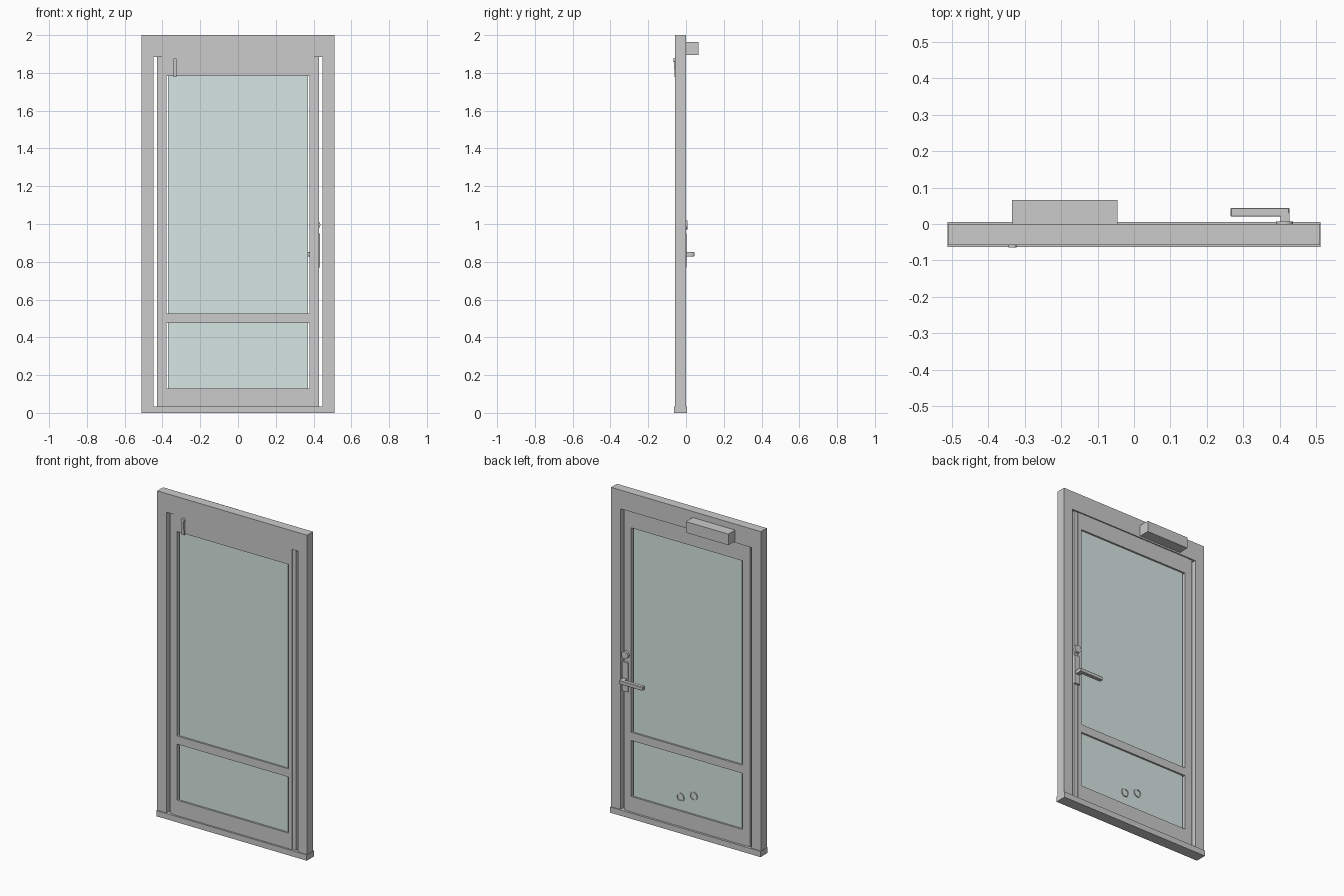
import bpy, bmesh
from math import pi
from mathutils import Matrix

if "Cube" in bpy.data.objects:
    bpy.data.objects.remove(bpy.data.objects["Cube"])


def material(name, rgb):
    m = bpy.data.materials.new(name)
    m.diffuse_color = (*rgb, 1)
    m.use_nodes = True
    m.node_tree.nodes["Principled BSDF"].inputs["Base Color"].default_value = m.diffuse_color
    return m


def finish(name, bm, mat=None):
    bmesh.ops.recalc_face_normals(bm, faces=bm.faces)
    me = bpy.data.meshes.new(name)
    bm.to_mesh(me)
    bm.free()
    ob = bpy.data.objects.new(name, me)
    bpy.context.collection.objects.link(ob)
    if mat:
        me.materials.append(mat)
    return ob


def box(name, x, y, z, mat=None, bevel=0):
    bm = bmesh.new()
    c = [(a + b) / 2 for a, b in (x, y, z)]
    s = [b - a for a, b in (x, y, z)]
    bmesh.ops.create_cube(bm, size=1, matrix=Matrix.Translation(c) @ Matrix.Diagonal((*s, 1)))
    if bevel:
        bmesh.ops.bevel(bm, geom=bm.edges[:], offset=bevel, segments=1, affect='EDGES')
    return finish(name, bm, mat)


def panel(name, xs, zs, y, holes):
    """One-piece slab in the xz plane, with some grid cells left open."""
    bm = bmesh.new()
    v = [[bm.verts.new((x, y[0], z)) for z in zs] for x in xs]
    for i in range(len(xs) - 1):
        for j in range(len(zs) - 1):
            if (i, j) not in holes:
                bm.faces.new((v[i][j], v[i + 1][j], v[i + 1][j + 1], v[i][j + 1]))
    bmesh.ops.delete(bm, geom=[p for p in bm.verts if not p.link_faces], context='VERTS')
    ext = bmesh.ops.extrude_face_region(bm, geom=bm.faces[:], use_keep_orig=True)
    new = [g for g in ext['geom'] if isinstance(g, bmesh.types.BMVert)]
    bmesh.ops.translate(bm, verts=new, vec=(0, y[1] - y[0], 0))
    return finish(name, bm)


def disc(name, x, z, r, y0, y1, mat=None, inner=0, n=24):
    """Round disc or flat ring facing along y."""
    bm = bmesh.new()
    ring = lambda rad, y: bmesh.ops.create_circle(
        bm, segments=n, radius=rad, cap_ends=not inner,
        matrix=Matrix.Translation((x, y, z)) @ Matrix.Rotation(pi / 2, 4, 'X'))['verts']
    loops = [ring(r, y0), ring(r, y1)]
    if inner:
        loops += [ring(inner, y1), ring(inner, y0)]
    pairs = zip(loops, loops[1:] + loops[:1]) if inner else [loops]
    for a, b in pairs:
        for k in range(n):
            bm.faces.new((a[k], a[(k + 1) % n], b[(k + 1) % n], b[k]))
    ob = finish(name, bm, mat)
    bpy.context.view_layer.objects.active = ob
    ob.select_set(True)
    bpy.ops.object.shade_smooth_by_angle()
    ob.select_set(False)
    return ob


glass = material("glass", (0.68, 0.79, 0.76))
steel = material("steel", (0.6, 0.6, 0.63))

# Fixed surround: two jambs and a head, standing on a wider sill
panel("door_frame", [-0.51, -0.447, 0.447, 0.51], [0.03, 1.885, 2.0], (-0.057, 0), {(1, 0)})
box("sill", (-0.512, 0.512), (-0.063, 0.006), (0, 0.035))

# Door leaf with two openings and stepped outer edges
panel("door_leaf", [-0.403, -0.379, 0.379, 0.403], [0.035, 0.13, 0.475, 0.525, 1.783, 1.886],
      (-0.052, -0.007), {(1, 1), (1, 3)})
for side, s in (("left", -1), ("right", 1)):
    box("leaf_edge_" + side, sorted((s * 0.403, s * 0.43)), (-0.048, -0.010), (0.035, 1.886))

# Glass panes, slightly narrower than their openings
for name, z in (("upper_pane", (0.525, 1.783)), ("lower_pane", (0.13, 0.475))):
    box(name, (-0.37, 0.37), (-0.041, -0.018), z, glass)

# Two flat rings on the inside of the lower pane
for i, (x, z) in enumerate(((0.05, 0.21), (-0.04, 0.24))):
    disc("pane_ring_%d" % i, x, z, 0.026, -0.019, -0.013, inner=0.019)

# Door closer on the inside of the head
box("door_closer", (-0.335, -0.045), (-0.002, 0.066), (1.895, 1.963), steel)

# Handle: back plate, neck and lever, with a round lock above
box("handle_plate", (0.395, 0.434), (-0.012, 0.002), (0.77, 0.95), steel)
box("handle_neck", (0.402, 0.426), (0, 0.03), (0.829, 0.851), steel)
box("handle_lever", (0.265, 0.426), (0.02, 0.044), (0.829, 0.851), steel, 0.002)
disc("lock_rosette", 0.413, 0.995, 0.023, -0.012, 0.007, steel)

# Small latch on the outside of the leaf
latch = box("latch_arm", (-0.341, -0.326), (-0.060, -0.048), (1.777, 1.868), steel)
for v in latch.data.vertices:
    if v.co.y < -0.055 and v.co.z > 1.8:
        v.co.y = -0.065
disc("latch_pivot", -0.3335, 1.868, 0.011, -0.065, -0.048, steel)
